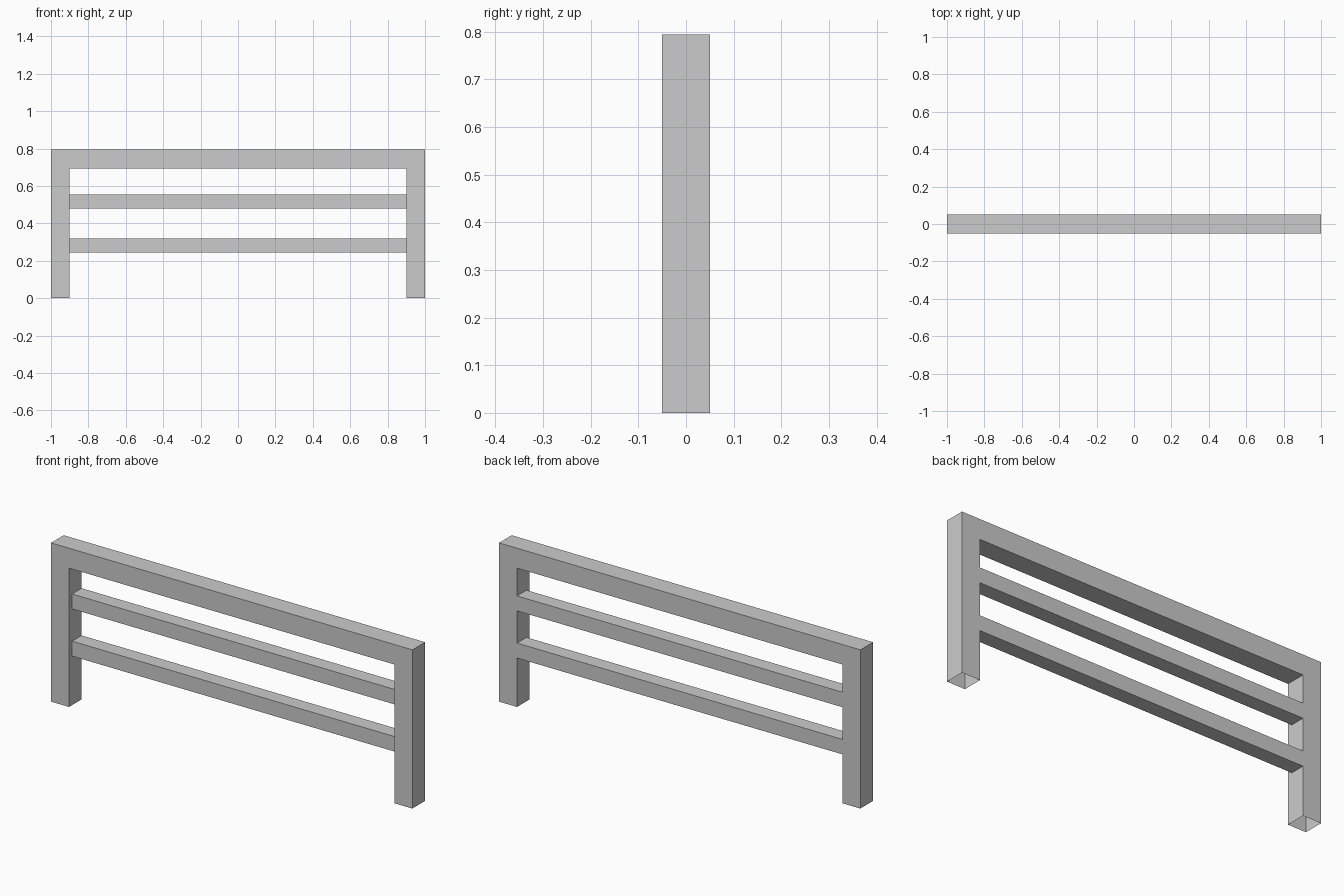
import bpy, bmesh

if "Cube" in bpy.data.objects:
    bpy.data.objects.remove(bpy.data.objects["Cube"])

HEIGHT = 0.794   # overall height
T = 0.10         # frame thickness
RAIL = 0.075     # square rail thickness


def make_object(name, bm):
    mesh = bpy.data.meshes.new(name)
    bm.to_mesh(mesh)
    bm.free()
    obj = bpy.data.objects.new(name, mesh)
    bpy.context.collection.objects.link(obj)
    return obj


# Outer frame: arch profile extruded in depth, with open leg bottoms
bm = bmesh.new()
inner, under = 1 - T, HEIGHT - T
half = [(inner, under), (inner, 0), (1, 0), (1, HEIGHT)]
profile = half + [(-x, z) for x, z in reversed(half)]
face = bm.faces.new([bm.verts.new((x, -T / 2, z)) for x, z in profile])
back = bmesh.ops.extrude_face_region(bm, geom=[face], use_keep_orig=True)["geom"]
bmesh.ops.translate(bm, vec=(0, T, 0),
                    verts=[v for v in back if isinstance(v, bmesh.types.BMVert)])
bmesh.ops.recalc_face_normals(bm, faces=bm.faces)
feet = [f for f in bm.faces if all(v.co.z < 1e-4 for v in f.verts)]
bmesh.ops.delete(bm, geom=feet, context='FACES_ONLY')
make_object("outer_frame", bm)


# Horizontal rails between the legs, flush with the back of the frame
def make_rail(name, z):
    bm = bmesh.new()
    bmesh.ops.create_cube(bm, size=1)
    bmesh.ops.scale(bm, vec=(2 * inner, RAIL, RAIL), verts=bm.verts)
    bm.normal_update()
    ends = [f for f in bm.faces if abs(f.normal.x) > 0.9]
    bmesh.ops.delete(bm, geom=ends, context='FACES_ONLY')
    obj = make_object(name, bm)
    obj.location = (0, T / 2 - RAIL / 2, z)


for name, z in (("lower_rail", 0.282), ("upper_rail", 0.518)):
    make_rail(name, z)
